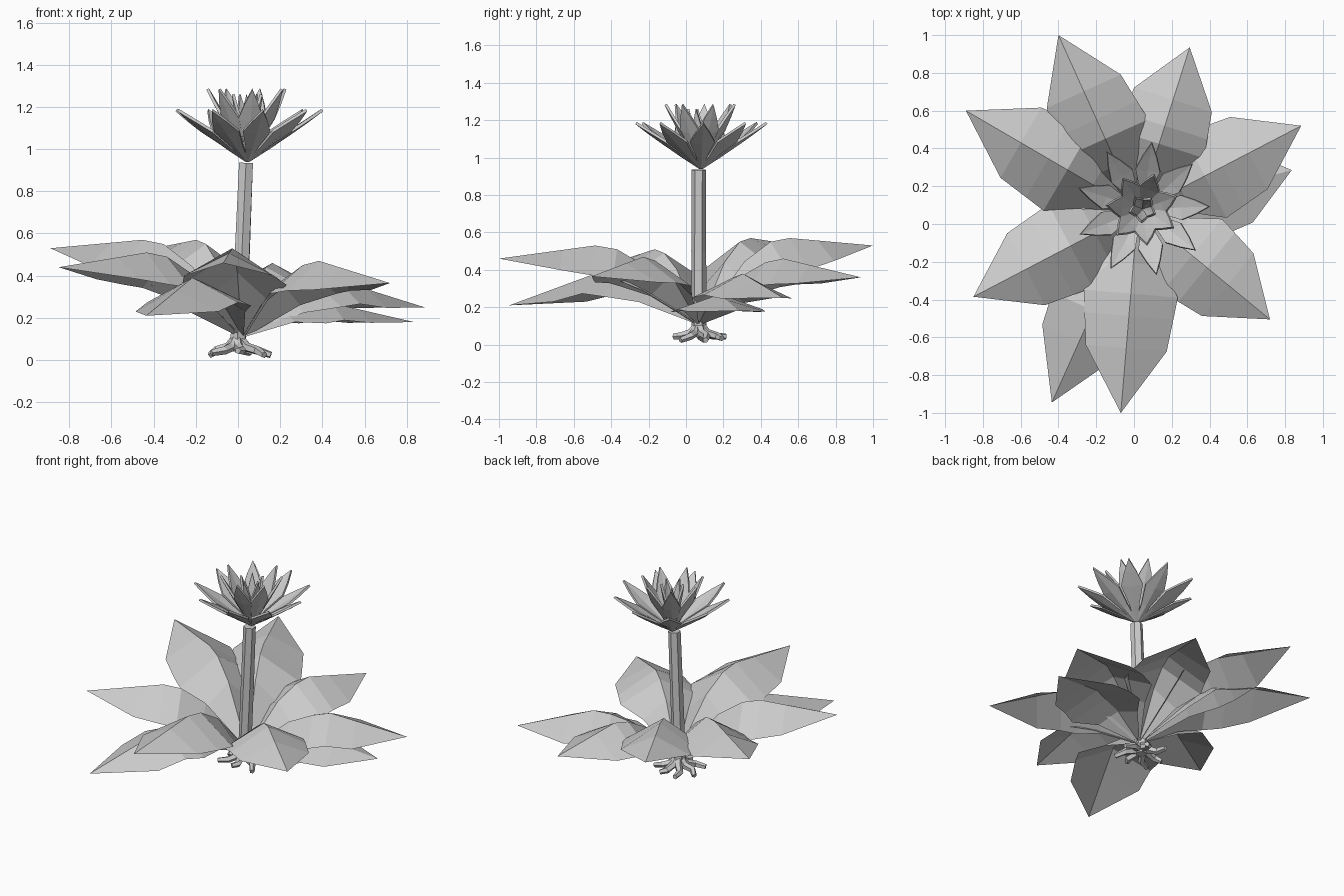
import bpy, bmesh
from math import cos, sin, atan2, hypot, radians, tau
from mathutils import Vector

cube = bpy.data.objects.get("Cube")
if cube:
    bpy.data.objects.remove(cube)

grey = bpy.data.materials.new("plain grey")
grey.use_nodes = True
grey.diffuse_color = (0.6, 0.6, 0.6, 1)
grey.node_tree.nodes["Principled BSDF"].inputs["Base Color"].default_value = (0.6, 0.6, 0.6, 1)


def finish(name, bm):
    mesh = bpy.data.meshes.new(name)
    bm.to_mesh(mesh)
    bm.free()
    mesh.materials.append(grey)
    obj = bpy.data.objects.new(name, mesh)
    bpy.context.collection.objects.link(obj)
    return obj


def blade(name, origin, angle, stations, thickness=0):
    """Folded blade: each station is (distance, rib height, half width, edge height)."""
    bm = bmesh.new()
    out = Vector((cos(angle), sin(angle), 0))
    side = Vector((-sin(angle), cos(angle), 0))
    rows = []
    for dist, rib, half, edge in stations:
        base = Vector(origin) + out * dist
        row = [base + side * half + Vector((0, 0, edge)),
               base + Vector((0, 0, rib)),
               base - side * half + Vector((0, 0, edge))]
        rows.append([bm.verts.new(p) for p in row])
    for a, b in zip(rows, rows[1:]):
        for i in range(2):
            bm.faces.new((a[i], a[i + 1], b[i + 1], b[i]))
    bmesh.ops.remove_doubles(bm, verts=bm.verts, dist=0.0005)
    bmesh.ops.recalc_face_normals(bm, faces=bm.faces)
    obj = finish(name, bm)
    if thickness:
        solid = obj.modifiers.new("thickness", "SOLIDIFY")
        solid.thickness = thickness
        solid.offset = 0
    return obj


def tube(name, path, radii, sides):
    """Faceted tube through the path points."""
    bm = bmesh.new()
    path = [Vector(p) for p in path]
    rings = []
    for i, (p, r) in enumerate(zip(path, radii)):
        along = path[min(i + 1, len(path) - 1)] - path[max(i - 1, 0)]
        turn = along.to_track_quat("Z", "Y")
        rings.append([bm.verts.new(p + turn @ Vector((r * cos(tau * k / sides), r * sin(tau * k / sides), 0)))
                      for k in range(sides)])
    for a, b in zip(rings, rings[1:]):
        for k in range(sides):
            n = (k + 1) % sides
            bm.faces.new((a[k], a[n], b[n], b[k]))
    bm.faces.new(rings[0][::-1])
    bm.faces.new(rings[-1])
    return finish(name, bm)


# Broad leaves: tip position and height of the arched midrib
crown = Vector((0.02, 0.07, 0))
leaves = [
    (-0.40, 1.00, 0.53, 0.57), (0.295, 0.935, 0.36, 0.46), (0.885, 0.52, 0.25, 0.38),
    (-0.89, 0.60, 0.53, 0.57), (-0.85, -0.385, 0.44, 0.51), (-0.435, -0.945, 0.21, 0.39),
    (-0.07, -1.00, 0.46, 0.53), (0.72, -0.505, 0.365, 0.47), (0.835, 0.285, 0.18, 0.27),
]
for i, (x, y, tip, peak) in enumerate(leaves):
    dx, dy = x - crown.x, y - crown.y
    length = hypot(dx, dy)
    rise = peak - 0.12
    drop = 0.3 * peak
    blade(f"leaf_{i + 1}", crown, atan2(dy, dx), [
        (0.01, 0.12, 0.012, 0.11),
        (0.26 * length, 0.12 + 0.72 * rise, 0.145, 0.12 + 0.4 * rise),
        (0.41 * length, peak - 0.02, 0.25, peak - drop - 0.015),
        (0.52 * length, peak, 0.236, peak - drop),
        (0.68 * length, (peak * 2 + tip) / 3, 0.215, (peak + tip) / 2 - 0.6 * drop),
        (length, tip, 0, tip)])

# Flower stalk, leaning slightly
tube("stalk", [(0.0, 0.07, 0.08), (0.02, 0.068, 0.5), (0.038, 0.068, 0.935)], [0.04, 0.04, 0.038], 6)

# Flower: three rings of thick pointed petals
# ring name, count, first angle, reach, tip height, half width
rings = [("outer_petal", 9, 2, 0.355, 1.185, 0.066),
         ("middle_petal", 7, 20, 0.19, 1.285, 0.058),
         ("inner_petal", 5, 50, 0.07, 1.26, 0.03)]
bottom = 0.945
for name, count, start, reach, top, half in rings:
    rise = top - bottom
    for k in range(count):
        blade(f"{name}_{k + 1}", (0.045, 0.08, bottom), radians(start) + tau * k / count, [
            (0.005, 0, 0.01, 0.003),
            (0.28 * reach, 0.25 * rise, 0.45 * half, 0.29 * rise),
            (0.58 * reach, 0.55 * rise, half, 0.59 * rise),
            (0.80 * reach, 0.78 * rise, 0.55 * half, 0.80 * rise),
            (reach, rise, 0, rise)], 0.014)

# Root crown and stubby spreading roots
tube("root_crown", [(0, 0.07, 0.04), (0, 0.07, 0.08), (0, 0.07, 0.14)], [0.035, 0.04, 0.03], 6)
for k in range(7):
    a = tau * (k + 0.3) / 7
    reach = 0.16 - 0.025 * (k % 2)
    low = 0.024 + 0.01 * (k % 3)
    path = [(cos(a + w) * r, 0.07 + sin(a + w) * r, z) for r, z, w in
            ((0.015, 0.10, 0), (0.045, 0.062, 0), (0.10, 0.046, 0.15), (reach, low, -0.05))]
    tube(f"root_{k + 1}", path, [0.022, 0.024, 0.021, 0.016], 5)
